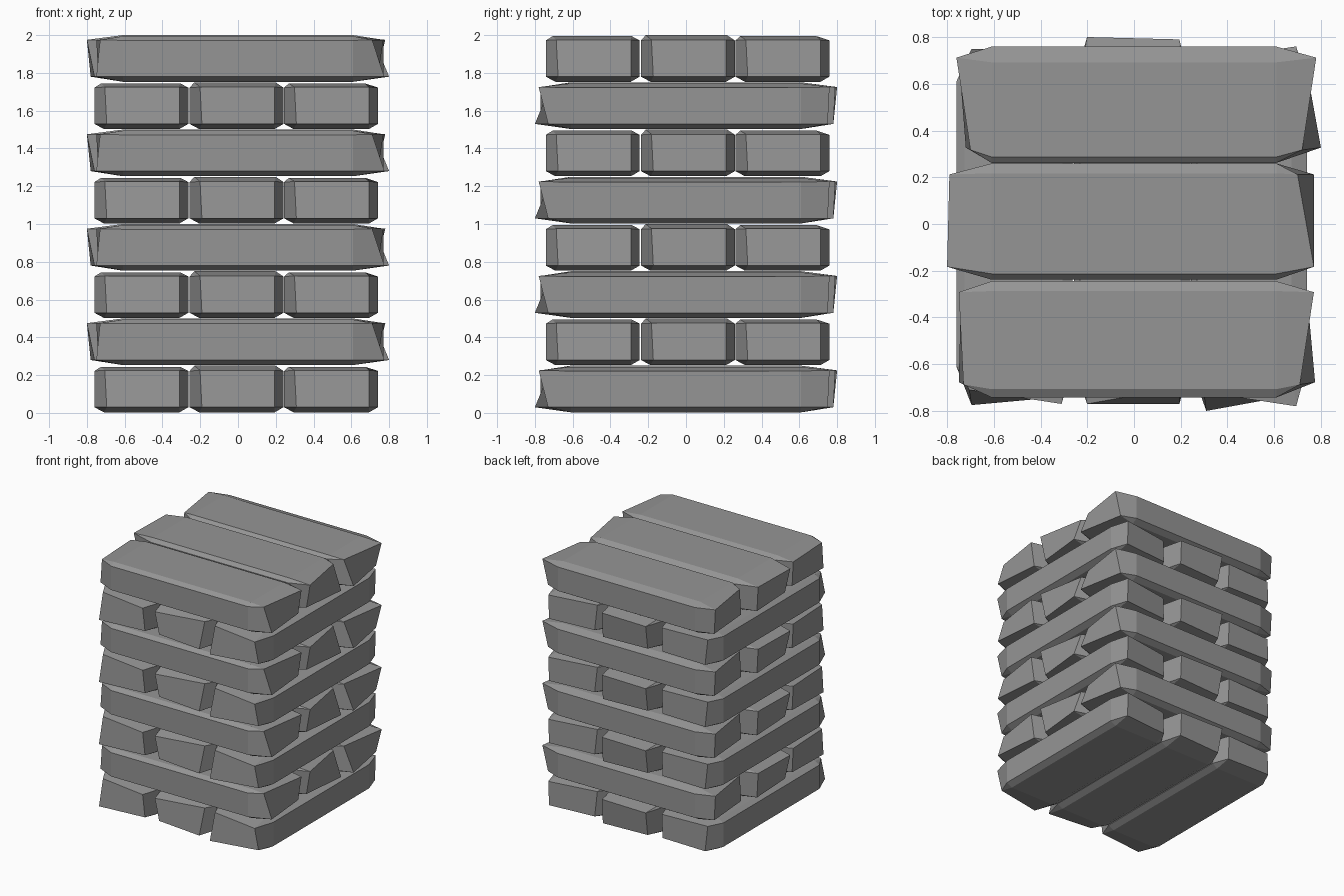
import bpy, bmesh, math
from mathutils import Matrix

if "Cube" in bpy.data.objects:
    bpy.data.objects.remove(bpy.data.objects["Cube"])

LAYER_H = 0.25
BODY = 0.61          # half length of the full-section body
END_YZ = ((0.2, 0.225), (-0.195, 0.225), (0.2, 0.03), (-0.185, 0.03))
# across-centre, top height, top face limits, left end and right end reach
# reach order: far-top, near-top, far-bottom, near-bottom
PLANKS = [
    (0.512, 0.244, (0.18, -0.225), (-0.76, -0.70, -0.75, -0.72), (0.78, 0.72, 0.73, 0.80)),
    (0.012, 0.250, (0.205, -0.225), (-0.79, -0.80, -0.78, -0.76), (0.70, 0.77, 0.77, 0.73)),
    (-0.492, 0.244, (0.205, -0.215), (-0.75, -0.73, -0.74, -0.75), (0.77, 0.71, 0.74, 0.775)),
]

grey = bpy.data.materials.new("dark_grey")
grey.diffuse_color = (0.3, 0.3, 0.3, 1)
grey.use_nodes = True
grey.node_tree.nodes["Principled BSDF"].inputs["Base Color"].default_value = grey.diffuse_color


def plank_mesh(name, yc, zt, top, left, right):
    """Rough-hewn plank along x: chamfered box, then its ends are skewed."""
    bm = bmesh.new()
    for s in (-1, 1):
        x = s * BODY
        pts = [(x, y, zt) for y in top]
        pts += [(x, y, 0.003) for y in (0.20, -0.20)]
        pts += [(x, y, z) for y in (0.247, -0.25) for z in (0.222, 0.03)]
        pts += [(s * 0.77, y, z) for y, z in END_YZ]
        for px, py, pz in pts:
            bm.verts.new((px, py, pz))
    bmesh.ops.convex_hull(bm, input=bm.verts[:])
    bmesh.ops.dissolve_limit(bm, angle_limit=math.radians(6),
                             verts=bm.verts[:], edges=bm.edges[:])
    bmesh.ops.recalc_face_normals(bm, faces=bm.faces[:])
    # pull the end corners to their own lengths
    for v in bm.verts:
        if abs(v.co.x) > 0.7:
            k = (0 if v.co.z > 0.1 else 2) + (0 if v.co.y > 0 else 1)
            v.co.x = (right if v.co.x > 0 else left)[k]
    bmesh.ops.translate(bm, verts=bm.verts[:], vec=(0, yc, 0))
    me = bpy.data.meshes.new(name)
    bm.to_mesh(me)
    bm.free()
    me.materials.append(grey)
    return me


meshes = [plank_mesh(f"plank_{i}", *p) for i, p in enumerate(PLANKS)]

# Eight layers, alternately turned a quarter
turn = Matrix.Translation((-0.018, 0, 0)) @ Matrix.Rotation(-math.pi / 2, 4, 'Z')
for layer in range(8):
    lift = Matrix.Translation((0, 0, layer * LAYER_H))
    for i, me in enumerate(meshes):
        ob = bpy.data.objects.new(f"plank_layer{layer + 1}_{i + 1}", me)
        bpy.context.collection.objects.link(ob)
        ob.matrix_world = lift @ turn if layer % 2 == 0 else lift
